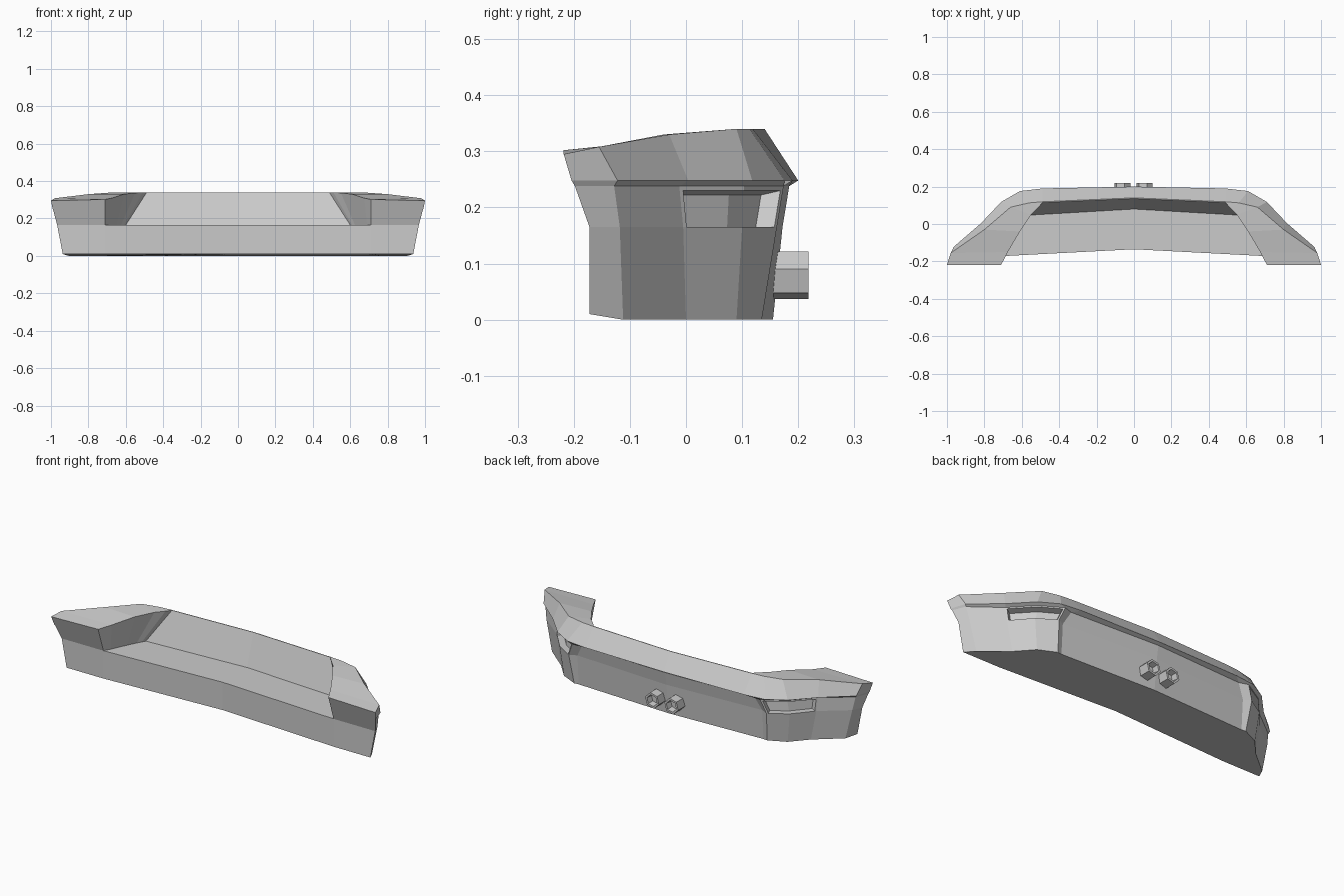
import bpy, bmesh, math
from mathutils import Matrix

if "Cube" in bpy.data.objects:
    bpy.data.objects.remove(bpy.data.objects["Cube"])

SHELF = 0.165
# Outer outline from centre to corner tip: floor, mid, under-lip, lip (x, y), and ridge (x, y, z)
FLOOR = [(0, .155), (.57, .132), (.595, .135), (.69, .09), (.77, 0), (.905, -.112), (.937, -.172)]
MID = [(0, .172), (.57, .142), (.61, .162), (.71, .10), (.80, -.005), (.943, -.118), (.967, -.172)]
UNDER = [(0, .184), (.53, .158), (.58, .174), (.70, .103), (.805, -.012), (.957, -.128), (.986, -.198)]
LIP = [(0, .20), (.49, .19), (.61, .176), (.71, .118), (.818, .004), (.964, -.122), (.99, -.204)]
RIDGE = [(0, .14, .34), (.49, .119, .34), (.56, .113, .34), (.66, .09, .34),
         (.80, -.03, .33), (.98, -.155, .308), (1.0, -.218, .295)]
# Inner edge at the top and where the wall meets the shelf
INNER = [(0, .136, .34), (.488, .115, .34), (.51, .09, .339), (.55, .05, .337),
         (.61, -.04, .33), (.675, -.15, .309), (.71, -.218, .302)]
WALL = [(0, .08), (.60, .045), (.61, .025), (.625, .0), (.65, -.05), (.69, -.135), (.71, -.172)]


def finish(bm, name, mirror=True):
    bmesh.ops.recalc_face_normals(bm, faces=bm.faces)
    mesh = bpy.data.meshes.new(name)
    bm.to_mesh(mesh)
    bm.free()
    obj = bpy.data.objects.new(name, mesh)
    bpy.context.collection.objects.link(obj)
    if mirror:
        mod = obj.modifiers.new("mirror", 'MIRROR')
        mod.use_clip = True
    return obj


def at(points, z):
    return [(x, y, z) for x, y in points]


# Upper shell: loft the cross-sections from the centre round to the corner tip
bm = bmesh.new()
rows = [at(MID, SHELF), at(UNDER, .238), at(LIP, .248), RIDGE, INNER, at(WALL, SHELF)]
grid = [[bm.verts.new(p) for p in row] for row in rows]
slot = []
for r in range(len(rows) - 1):
    for c in range(len(MID) - 1):
        f = bm.faces.new((grid[r][c], grid[r][c + 1], grid[r + 1][c + 1], grid[r + 1][c]))
        if r == 0 and c in (2, 3):
            slot.append(f)
bm.faces.new([row[-1] for row in grid])
bmesh.ops.recalc_face_normals(bm, faces=bm.faces)
# Light slot in each corner
bmesh.ops.inset_region(bm, faces=slot, thickness=.008, depth=0, use_even_offset=True)
bmesh.ops.inset_region(bm, faces=slot, thickness=.006, depth=-.035, use_even_offset=True)
finish(bm, "upper_shell")

# Lower body: outline prism with the shelf as its top
bm = bmesh.new()
front = [(.71, -.172), (0, -.135)]
low = [bm.verts.new((x, y, .01 if y < -.13 else 0)) for x, y in FLOOR + front]
high = [bm.verts.new((x, y, SHELF)) for x, y in MID + front]
for i in range(len(low) - 1):
    bm.faces.new((low[i], low[i + 1], high[i + 1], high[i]))
bm.faces.new(low)
bm.faces.new(high)
finish(bm, "lower_body")

# Pair of six-sided tail pipes
for side, x in (("left", -.062), ("right", .057)):
    bm = bmesh.new()
    m = (Matrix.Translation((x, .168, .079)) @ Matrix.Rotation(math.radians(-90), 4, 'X')
         @ Matrix.Rotation(math.radians(15), 4, 'Z'))
    bmesh.ops.create_cone(bm, cap_ends=True, segments=6, radius1=.044, radius2=.044,
                          depth=.10, matrix=m)
    bm.normal_update()
    end = [f for f in bm.faces if f.normal.y > .9]
    bmesh.ops.inset_region(bm, faces=end, thickness=.012)
    bmesh.ops.inset_region(bm, faces=end, thickness=.004, depth=-.035)
    finish(bm, "tail_pipe_" + side, mirror=False)
